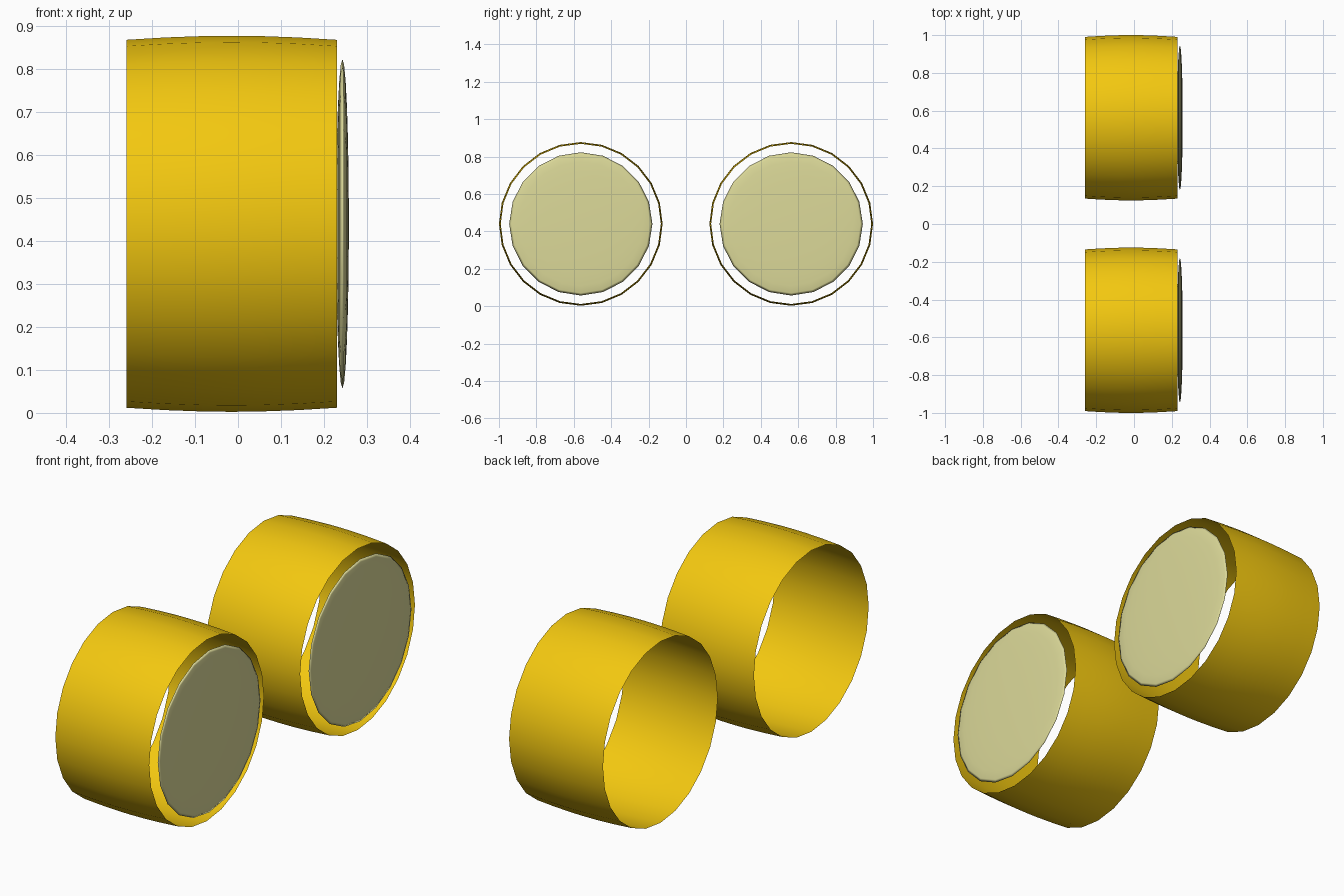
import bpy, bmesh
from math import sin, cos, pi

if "Cube" in bpy.data.objects:
    bpy.data.objects.remove(bpy.data.objects["Cube"])

SIDES = 24
CZ, OFFSET = 0.44, 0.5625


def material(name, rgb):
    m = bpy.data.materials.new(name)
    m.diffuse_color = (*rgb, 1)
    m.use_nodes = True
    m.node_tree.nodes["Principled BSDF"].inputs["Base Color"].default_value = m.diffuse_color
    return m


gold = material("gold", (0.90, 0.58, 0.005))
cream = material("cream", (0.72, 0.70, 0.32))


def lathe(name, profile, sides, y, mat):
    """Spin (x, radius) points round an x-parallel axis; radius 0 becomes a pole."""
    bm = bmesh.new()
    rows = []
    for x, r in profile:
        n = sides if r > 0 else 1
        rows.append([bm.verts.new((x, r * sin(2 * pi * i / sides), r * cos(2 * pi * i / sides)))
                     for i in range(n)])
    for a, b in zip(rows, rows[1:]):
        for i in range(sides):
            j = (i + 1) % sides
            quad = [a[i % len(a)], a[j % len(a)], b[j % len(b)], b[i % len(b)]]
            bm.faces.new(list(dict.fromkeys(quad)))
    bmesh.ops.recalc_face_normals(bm, faces=bm.faces)
    for f in bm.faces:
        f.smooth = True
    me = bpy.data.meshes.new(name)
    bm.to_mesh(me)
    bm.free()
    me.materials.append(mat)
    ob = bpy.data.objects.new(name, me)
    ob.location = (0, y, CZ)
    bpy.context.collection.objects.link(ob)
    return ob


# gently barrelled open band, and flattened round lens
band = [(-0.26, 0.428), (-0.17, 0.4335), (-0.08, 0.4368), (-0.015, 0.4375),
        (0.05, 0.4368), (0.14, 0.4335), (0.23, 0.428)]
lens = [(0.243 - 0.015 * cos(pi * k / 12), 0.383 * sin(pi * k / 12) if 0 < k < 12 else 0)
        for k in range(13)]

for side, y in (("left", -OFFSET), ("right", OFFSET)):
    lathe(side + "_band", band, SIDES, y, gold)
    lathe(side + "_lens", lens, 20, y, cream)
